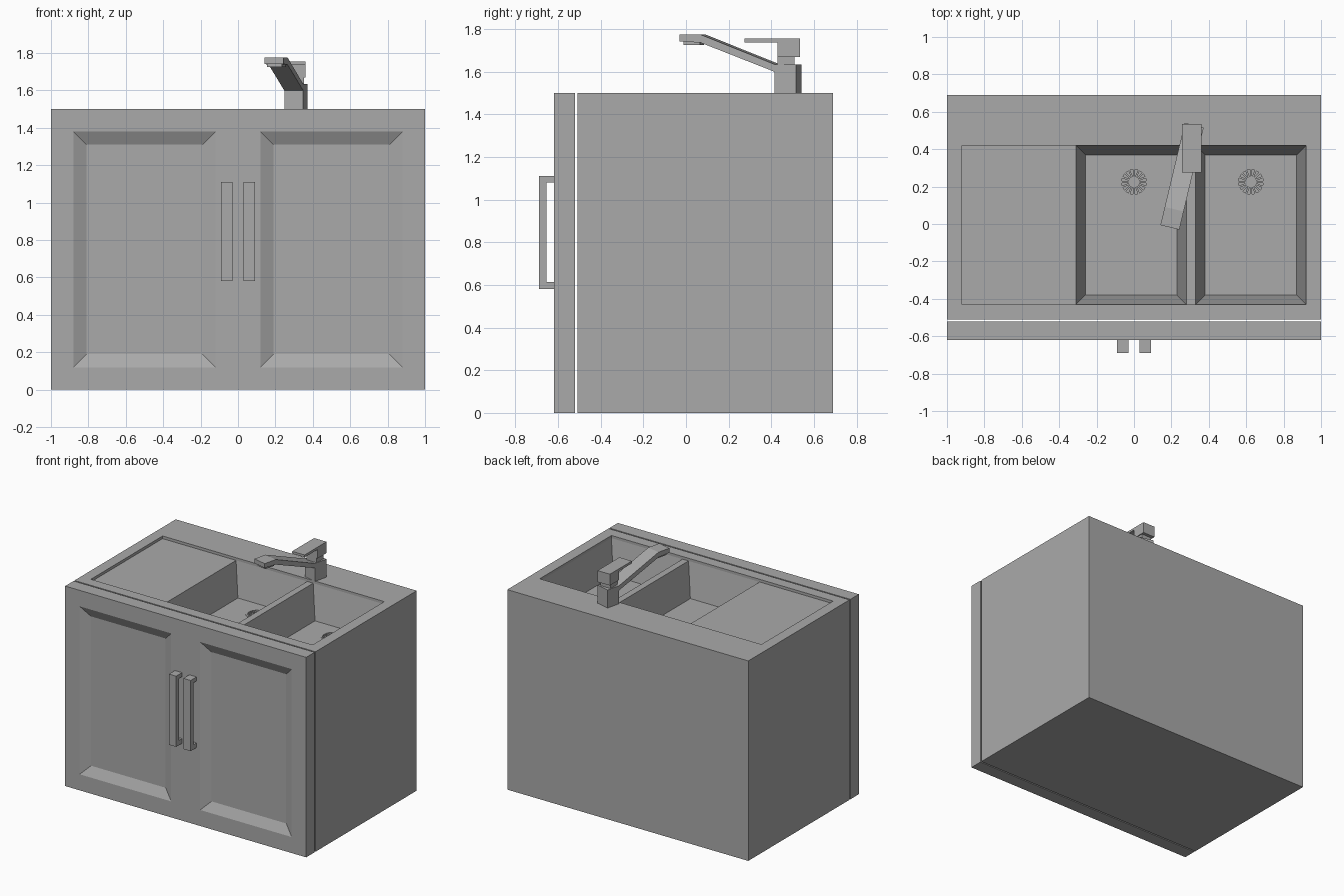
import bpy, bmesh, math
from mathutils import Matrix, Vector

if "Cube" in bpy.data.objects:
    bpy.data.objects.remove(bpy.data.objects["Cube"])

grey = bpy.data.materials.new("plain_grey")
grey.diffuse_color = (0.4, 0.4, 0.4, 1)
grey.use_nodes = True
grey.node_tree.nodes["Principled BSDF"].inputs["Base Color"].default_value = grey.diffuse_color


def finish(bm, name):
    bmesh.ops.remove_doubles(bm, verts=bm.verts, dist=1e-5)
    bmesh.ops.recalc_face_normals(bm, faces=bm.faces)
    me = bpy.data.meshes.new(name)
    bm.to_mesh(me)
    bm.free()
    me.materials.append(grey)
    ob = bpy.data.objects.new(name, me)
    bpy.context.collection.objects.link(ob)
    return ob


def top_rect(x0, x1, y0, y1, z):
    return [(x0, y0, z), (x1, y0, z), (x1, y1, z), (x0, y1, z)]


def front_rect(x0, x1, z0, z1, y):
    return [(x0, y, z0), (x1, y, z0), (x1, y, z1), (x0, y, z1)]


def loft(bm, rings, cap_start=False, cap_end=False):
    """Join successive rings of points with quads."""
    vs = [[bm.verts.new(p) for p in r] for r in rings]
    for a, b in zip(vs, vs[1:]):
        n = len(a)
        for i in range(n):
            j = (i + 1) % n
            bm.faces.new((a[i], a[j], b[j], b[i]))
    if cap_start:
        bm.faces.new(vs[0])
    if cap_end:
        bm.faces.new(vs[-1])
    return vs


def prism(name, profile, x0, x1):
    """Extrude a (y, z) profile along x."""
    bm = bmesh.new()
    loft(bm, [[(x, y, z) for y, z in profile] for x in (x0, x1)], True, True)
    return finish(bm, name)


def box(name, x0, x1, y0, y1, z0, z1):
    return prism(name, [(y0, z0), (y1, z0), (y1, z1), (y0, z1)], x0, x1)


def circle(cx, cy, z, r, n=32):
    return [(cx + r * math.cos(2 * math.pi * i / n),
             cy + r * math.sin(2 * math.pi * i / n), z) for i in range(n)]


# Cabinet with sunken worktop and two tapered bowls
BACK, FLOOR, DECK = 0.69, 1.23, 1.48
Y0, Y1 = -0.43, 0.42
bowls = [(-0.31, 0.28), (0.33, 0.92)]
drains = [(0.0, 0.225), (0.625, 0.225)]
bm = bmesh.new()
loft(bm, [top_rect(-1, 1, -0.51, BACK, 0), top_rect(-1, 1, -0.51, BACK, 1.5),
          top_rect(-0.92, 0.92, Y0, Y1, 1.5),
          top_rect(-0.92, 0.92, Y0, Y1, DECK)], cap_start=True)
for x0, x1 in ((-0.92, -0.31), (0.28, 0.33)):   # draining board and divider
    loft(bm, [top_rect(x0, x1, Y0, Y1, DECK)], cap_end=True)
for (x0, x1), (cx, cy) in zip(bowls, drains):
    walls = loft(bm, [top_rect(x0, x1, Y0, Y1, DECK),
                      top_rect(x0 + 0.05, x1 - 0.05, Y0 + 0.05, Y1 - 0.05, FLOOR)])
    cup = loft(bm, [circle(cx, cy, FLOOR, 0.068),
                    circle(cx, cy, FLOOR - 0.025, 0.068)], cap_end=True)
    # Bowl floor with a round drain hole
    edges = []
    for ring in (walls[-1], cup[0]):
        edges += [bm.edges.get((ring[i - 1], ring[i])) for i in range(len(ring))]
    bmesh.ops.triangle_fill(bm, use_beauty=True, edges=edges, normal=Vector((0, 0, 1)))
finish(bm, "cabinet_and_sink")

# Drain strainers: flange, spokes and hub
for k, (cx, cy) in enumerate(drains):
    bm = bmesh.new()
    lo, hi = FLOOR - 0.012, FLOOR + 0.003
    loft(bm, [circle(cx, cy, lo, 0.066), circle(cx, cy, FLOOR, 0.077),
              circle(cx, cy, hi, 0.077), circle(cx, cy, hi, 0.066),
              circle(cx, cy, lo, 0.066)])
    loft(bm, [circle(cx, cy, lo, 0.03), circle(cx, cy, FLOOR, 0.03)], True, True)
    for i in range(16):
        rot = Matrix.Translation((cx, cy, 0)) @ Matrix.Rotation(i * math.pi / 8, 4, 'Z')
        rings = [[rot @ Vector(p) for p in top_rect(0.028, 0.068, -0.005, 0.005, z)]
                 for z in (lo, FLOOR - 0.001)]
        loft(bm, rings, True, True)
    finish(bm, f"drain_strainer_{k + 1}")

# Door slab with two recessed panels
bm = bmesh.new()
F = -0.62
loft(bm, [front_rect(-1, 1, 0, 1.5, -0.52), front_rect(-1, 1, 0, 1.5, F)], cap_start=True)
for x0, x1, p0, p1 in ((-1, 0, -0.88, -0.12), (0, 1, 0.12, 0.88)):
    loft(bm, [front_rect(x0, x1, 0, 1.5, F), front_rect(p0, p1, 0.12, 1.38, F),
              front_rect(p0 + 0.07, p1 - 0.07, 0.19, 1.31, F + 0.035)], cap_end=True)
finish(bm, "door_front")

# Bracket handles
bracket = [(F, 0.58), (-0.69, 0.58), (-0.69, 1.11), (F, 1.11),
           (F, 1.08), (-0.655, 1.08), (-0.655, 0.615), (F, 0.615)]
prism("handle_left", bracket, -0.09, -0.03)
prism("handle_right", bracket, 0.03, 0.09)

# Tap: column and spout swung to the side
spout = prism("tap_column_and_spout",
              [(0.052, 1.5), (0.052, 1.635), (-0.052, 1.635), (-0.41, 1.775),
               (-0.51, 1.775), (-0.51, 1.742), (-0.41, 1.737),
               (-0.052, 1.60), (-0.052, 1.5)], -0.052, 0.052)
outlet = box("tap_outlet", -0.04, 0.04, -0.495, -0.415, 1.725, 1.75)
for ob in (spout, outlet):
    ob.location = (0.31, 0.478, 0)
    ob.rotation_euler.z = math.radians(-13.4)

# Tap lever on a short neck
box("tap_neck", 0.268, 0.352, 0.43, 0.51, 1.63, 1.675)
prism("tap_lever", [(0.535, 1.67), (0.535, 1.755), (0.275, 1.755),
                    (0.275, 1.737), (0.43, 1.737), (0.43, 1.67)], 0.257, 0.36)
